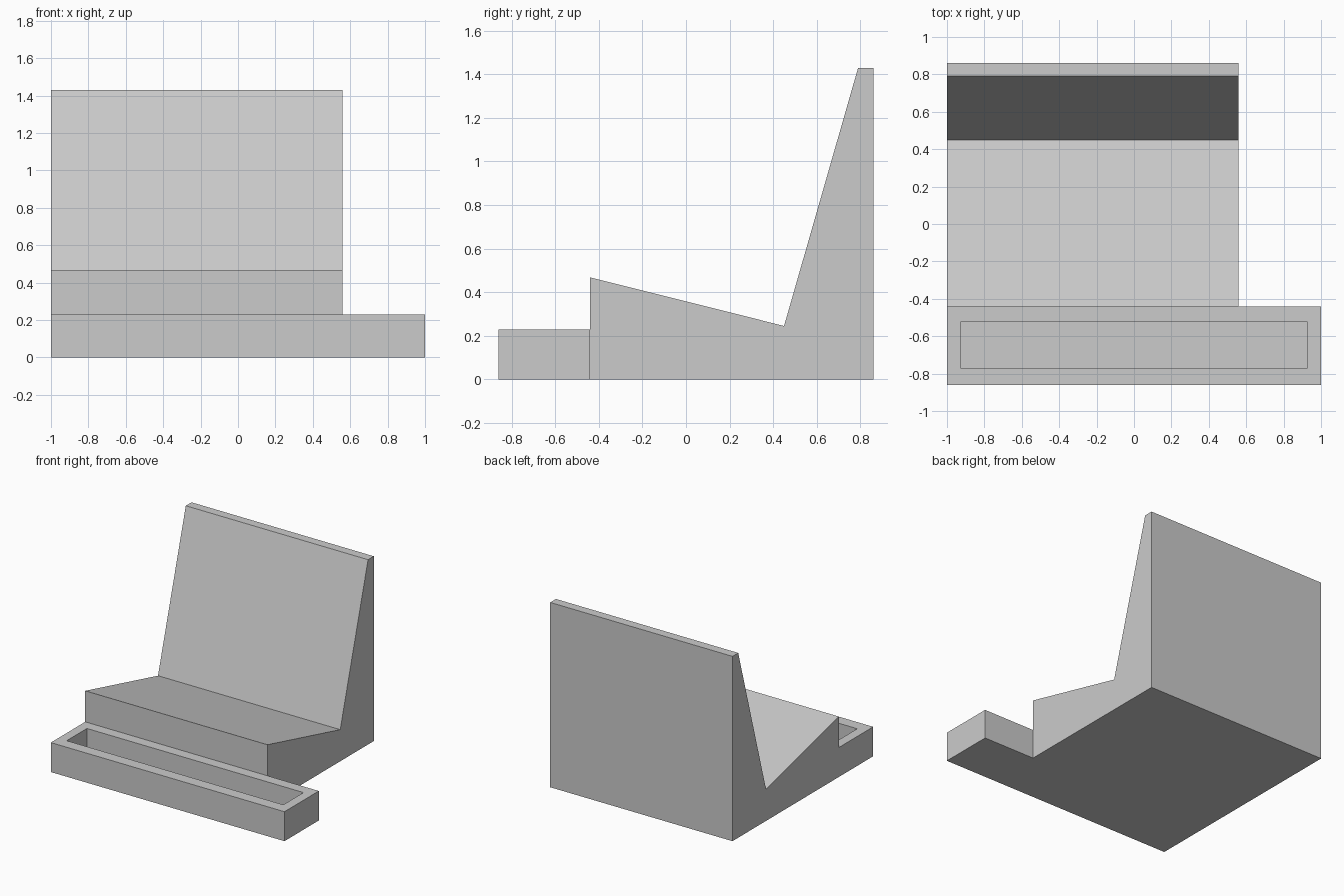
import bpy
import bmesh

if "Cube" in bpy.data.objects:
    bpy.data.objects.remove(bpy.data.objects["Cube"], do_unlink=True)

grey = bpy.data.materials.new("light_grey")
grey.use_nodes = True
grey.diffuse_color = (0.6, 0.6, 0.6, 1)
grey.node_tree.nodes["Principled BSDF"].inputs["Base Color"].default_value = (0.6, 0.6, 0.6, 1)


def extrude_profile(name, profile, x0, x1):
    """Extrude a (y, z) side profile from x0 to x1."""
    bm = bmesh.new()
    face = bm.faces.new([bm.verts.new((x0, y, z)) for y, z in profile])
    moved = bmesh.ops.extrude_face_region(bm, geom=[face])["geom"]
    verts = [v for v in moved if isinstance(v, bmesh.types.BMVert)]
    bmesh.ops.translate(bm, verts=verts, vec=(x1 - x0, 0, 0))
    bmesh.ops.recalc_face_normals(bm, faces=bm.faces[:])
    mesh = bpy.data.meshes.new(name)
    bm.to_mesh(mesh)
    bm.free()
    mesh.materials.append(grey)
    obj = bpy.data.objects.new(name, mesh)
    bpy.context.collection.objects.link(obj)
    return obj


def box(name, x0, x1, y0, y1, z0, z1):
    return extrude_profile(name, [(y0, z0), (y1, z0), (y1, z1), (y0, z1)], x0, x1)


def combine(target, tool, operation):
    """Apply a boolean and discard the tool object."""
    tool.hide_render = True
    mod = target.modifiers.new(operation.lower(), "BOOLEAN")
    mod.operation = operation
    mod.solver = "EXACT"
    mod.object = tool
    bpy.context.view_layer.objects.active = target
    bpy.ops.object.modifier_apply(modifier=mod.name)
    bpy.data.objects.remove(tool, do_unlink=True)


# Sloping seat and tall leaning back
stand = extrude_profile("stand_with_tray", [
    (-0.44, 0), (0.86, 0), (0.86, 1.43), (0.79, 1.43), (0.45, 0.245), (-0.44, 0.468),
], -1, 0.56)

# Wide front tray, fused to the seat and hollowed from above
combine(stand, box("tray", -1, 1, -0.86, -0.44, 0, 0.228), "UNION")
combine(stand, box("tray_recess", -0.927, 0.927, -0.77, -0.523, 0.05, 0.4), "DIFFERENCE")

# Merge coplanar faces left by the joins
bm = bmesh.new()
bm.from_mesh(stand.data)
bmesh.ops.remove_doubles(bm, verts=bm.verts[:], dist=0.0001)
bmesh.ops.dissolve_limit(bm, angle_limit=0.01, verts=bm.verts[:], edges=bm.edges[:])
bm.to_mesh(stand.data)
bm.free()
